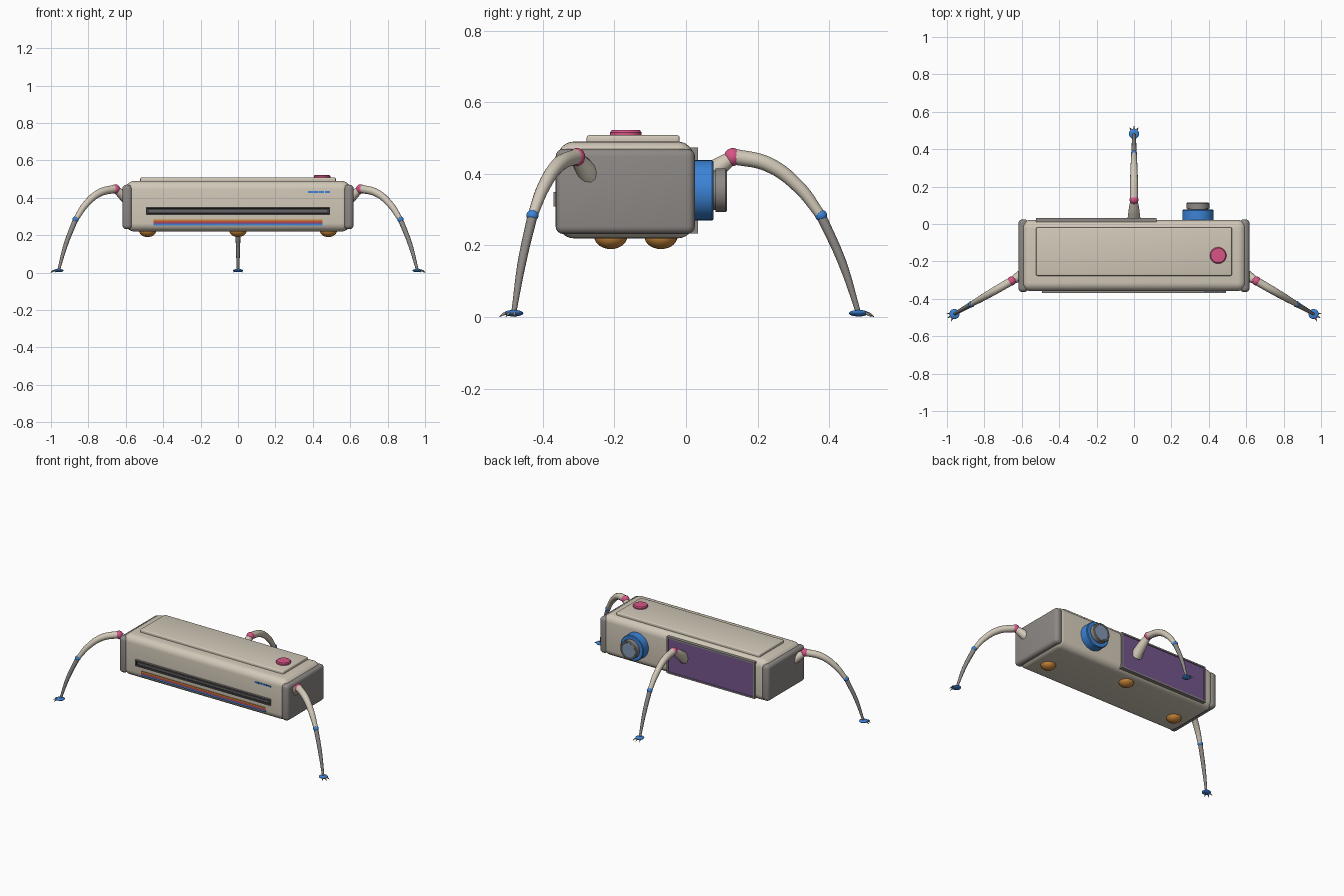
import bpy, bmesh
from math import radians, pi
from mathutils import Vector, Matrix

cube = bpy.data.objects.get("Cube")
if cube:
    bpy.data.objects.remove(cube, do_unlink=True)


def material(name, r, g, b):
    m = bpy.data.materials.new(name)
    m.use_nodes = True
    m.diffuse_color = (r, g, b, 1)
    bsdf = next(n for n in m.node_tree.nodes if n.type == 'BSDF_PRINCIPLED')
    bsdf.inputs["Base Color"].default_value = (r, g, b, 1)
    bsdf.inputs["Roughness"].default_value = 0.6
    return m


CREAM = material("warm cream", 0.64, 0.58, 0.48)
GREY = material("warm grey", 0.27, 0.25, 0.235)
DARK = material("charcoal", 0.05, 0.05, 0.055)
PINK = material("raspberry pink", 0.68, 0.09, 0.24)
BLUE = material("bright blue", 0.045, 0.23, 0.68)
ORANGE = material("amber orange", 0.58, 0.24, 0.04)
PURPLE = material("muted purple", 0.18, 0.095, 0.27)
GLASS = material("slate glass", 0.22, 0.31, 0.45)
RED = material("stripe red", 0.6, 0.07, 0.04)


def finish(name, bm, *mats):
    mesh = bpy.data.meshes.new(name)
    bmesh.ops.recalc_face_normals(bm, faces=bm.faces)
    bm.to_mesh(mesh)
    bm.free()
    mesh.shade_smooth()
    mesh.set_sharp_from_angle(angle=radians(35))
    for m in mats:
        mesh.materials.append(m)
    ob = bpy.data.objects.new(name, mesh)
    bpy.context.collection.objects.link(ob)
    return ob


def box(name, lo, hi, mat, bevel=0, segments=4):
    bm = bmesh.new()
    lo, hi = Vector(lo), Vector(hi)
    bmesh.ops.create_cube(bm, size=1)
    bmesh.ops.scale(bm, vec=hi - lo, verts=bm.verts)
    bmesh.ops.translate(bm, vec=(lo + hi) / 2, verts=bm.verts)
    if bevel:
        bmesh.ops.bevel(bm, geom=bm.edges[:], offset=bevel, segments=segments,
                        profile=0.5, affect='EDGES')
    return finish(name, bm, mat)


def framed_panel(name, lo, hi, side, rim, depth, mat, inner):
    """Thin box whose face towards +y or -y is inset, sunk and recoloured."""
    bm = bmesh.new()
    lo, hi = Vector(lo), Vector(hi)
    bmesh.ops.create_cube(bm, size=1)
    bmesh.ops.scale(bm, vec=hi - lo, verts=bm.verts)
    bmesh.ops.translate(bm, vec=(lo + hi) / 2, verts=bm.verts)
    bm.normal_update()
    face = next(f for f in bm.faces if f.normal.y * side > 0.9)
    bmesh.ops.inset_region(bm, faces=[face], thickness=rim)
    walls = bmesh.ops.inset_region(bm, faces=[face], thickness=0.002, depth=-depth)
    for f in [face] + walls["faces"]:
        f.material_index = 1
    return finish(name, bm, mat, inner)


def turned(name, profile, matrix, mats, rule=None, steps=40):
    """Lathe (radius, height) points round local z."""
    bm = bmesh.new()
    verts = [bm.verts.new((r, 0, h)) for r, h in profile]
    edges = [bm.edges.new(p) for p in zip(verts, verts[1:])]
    bmesh.ops.spin(bm, geom=verts + edges, cent=(0, 0, 0), axis=(0, 0, 1),
                   angle=2 * pi, steps=steps)
    bmesh.ops.remove_doubles(bm, verts=bm.verts, dist=1e-5)
    if rule:
        for f in bm.faces:
            f.material_index = rule(f.calc_center_median())
    bmesh.ops.transform(bm, matrix=matrix, verts=bm.verts)
    return finish(name, bm, *mats)


def ball(name, place, size, mat):
    bm = bmesh.new()
    bmesh.ops.create_uvsphere(bm, u_segments=24, v_segments=14, radius=1)
    bmesh.ops.scale(bm, vec=size, verts=bm.verts)
    bmesh.ops.translate(bm, vec=place, verts=bm.verts)
    return finish(name, bm, mat)


def tube(name, points, mat):
    """Smooth tapered tube through (position, radius) pairs."""
    curve = bpy.data.curves.new(name, 'CURVE')
    curve.dimensions = '3D'
    curve.bevel_depth = 1
    curve.bevel_resolution = 4
    curve.resolution_u = 8
    curve.use_fill_caps = True
    spline = curve.splines.new('BEZIER')
    spline.bezier_points.add(len(points) - 1)
    for bp, (co, r) in zip(spline.bezier_points, points):
        bp.co, bp.radius = co, r
        bp.handle_left_type = bp.handle_right_type = 'AUTO'
    temp = bpy.data.objects.new(name + "_path", curve)
    bpy.context.collection.objects.link(temp)
    bpy.context.view_layer.update()
    mesh = temp.evaluated_get(bpy.context.evaluated_depsgraph_get()).to_mesh()
    bm = bmesh.new()
    bm.from_mesh(mesh)
    bpy.data.objects.remove(temp, do_unlink=True)
    return finish(name, bm, mat)


# Body, end caps and lid
box("body", (-0.6, -0.358, 0.22), (0.6, 0.022, 0.49), CREAM, 0.045, 6)
for side, x in (("left", 0.592), ("right", -0.592)):
    box(side + "_end_cap", (x - 0.026, -0.364, 0.232), (x + 0.026, 0.025, 0.47), GREY, 0.022)
box("lid", (-0.523, -0.277, 0.48), (0.523, -0.018, 0.508), CREAM, 0.007, 3)
turned("top_button", [(0, 0.5), (0.044, 0.5), (0.044, 0.516), (0.039, 0.522), (0, 0.522)],
       Matrix.Translation((0.45, -0.168, 0)), [PINK])

# Front slot, stripes and indicator lights
framed_panel("front_slot", (-0.493, -0.37, 0.309), (0.493, -0.35, 0.35), -1, 0.008, 0.01, GREY, DARK)
box("slot_bar", (-0.475, -0.366, 0.327), (0.475, -0.355, 0.332), GREY)
for i, mat in enumerate((ORANGE, RED, PURPLE, BLUE)):
    top = 0.283 - i * 0.0075
    box("front_stripe_%d" % (i + 1), (-0.453, -0.362, top - 0.0075), (0.453, -0.354, top), mat)
for i in range(4):
    x = 0.374 + i * 0.03
    box("indicator_light_%d" % (i + 1), (x, -0.362, 0.427), (x + 0.027, -0.354, 0.436), BLUE)

# Rear screen and lens
framed_panel("rear_screen", (-0.523, 0.008, 0.234), (0.12, 0.033, 0.474), 1, 0.014, 0.004, GREY, PURPLE)
rear = Matrix.Translation((0.342, 0, 0.354)) @ Matrix.Rotation(-pi / 2, 4, 'X')
turned("lens_ring", [(0, 0.01), (0.084, 0.01), (0.084, 0.073), (0.08, 0.077), (0, 0.077)],
       rear, [BLUE])
turned("lens_barrel", [(0, 0.07), (0.055, 0.07), (0.055, 0.083), (0.061, 0.083),
                       (0.061, 0.11), (0.057, 0.114), (0.05, 0.114), (0.048, 0.112), (0, 0.112)],
       rear, [GREY, GLASS],
       lambda c: int(c.z > 0.1 and c.xy.length < 0.045))

# Rounded pads underneath
for i, (x, y) in enumerate(((-0.483, -0.21), (0, -0.07), (0.483, -0.21))):
    ball("bottom_pad_%d" % (i + 1), (x, y, 0.225), (0.046, 0.046, 0.035), ORANGE)


# Three matching legs, each built outwards along its own direction
def leg(prefix, joint, angle):
    place = Matrix.Translation(joint) @ Matrix.Rotation(radians(angle), 4, 'Z')

    def at(r, z, across=0):
        return place @ Vector((r, across, z))

    tube(prefix + "_leg_socket", [(at(-0.115, 0.358), 0.036), (at(-0.055, 0.407), 0.029),
                                  (at(0, 0.447), 0.019)], CREAM)
    ball(prefix + "_leg_shoulder", at(0, 0.447), (0.024, 0.024, 0.025), PINK)
    tube(prefix + "_upper_leg", [(at(0, 0.449), 0.022), (at(0.1, 0.426), 0.021),
                                 (at(0.185, 0.363), 0.018), (at(0.247, 0.283), 0.014)], CREAM)
    ball(prefix + "_leg_knee", at(0.247, 0.284), (0.017, 0.017, 0.016), BLUE)
    tube(prefix + "_lower_leg", [(at(0.247, 0.283), 0.014), (at(0.305, 0.155), 0.012),
                                 (at(0.352, 0.01), 0.007)], GREY)
    ball(prefix + "_foot", at(0.352, 0.011), (0.027, 0.027, 0.009), BLUE)
    for i, turn in enumerate((-35, 0, 35)):
        out = Matrix.Rotation(radians(turn), 3, 'Z') @ Vector((1, 0, 0))
        path = [(d, z, w) for d, z, w in ((0.015, 0.011, 0.005), (0.03, 0.009, 0.004), (0.043, 0.001, 0.001))]
        tube("%s_toe_%d" % (prefix, i + 1),
             [(at(0.352 + out.x * d, z, out.y * d), w) for d, z, w in path], GREY)


leg("left_front", (0.655, -0.305, 0), -30)
leg("right_front", (-0.655, -0.305, 0), 210)
leg("rear", (0, 0.13, 0), 90)
